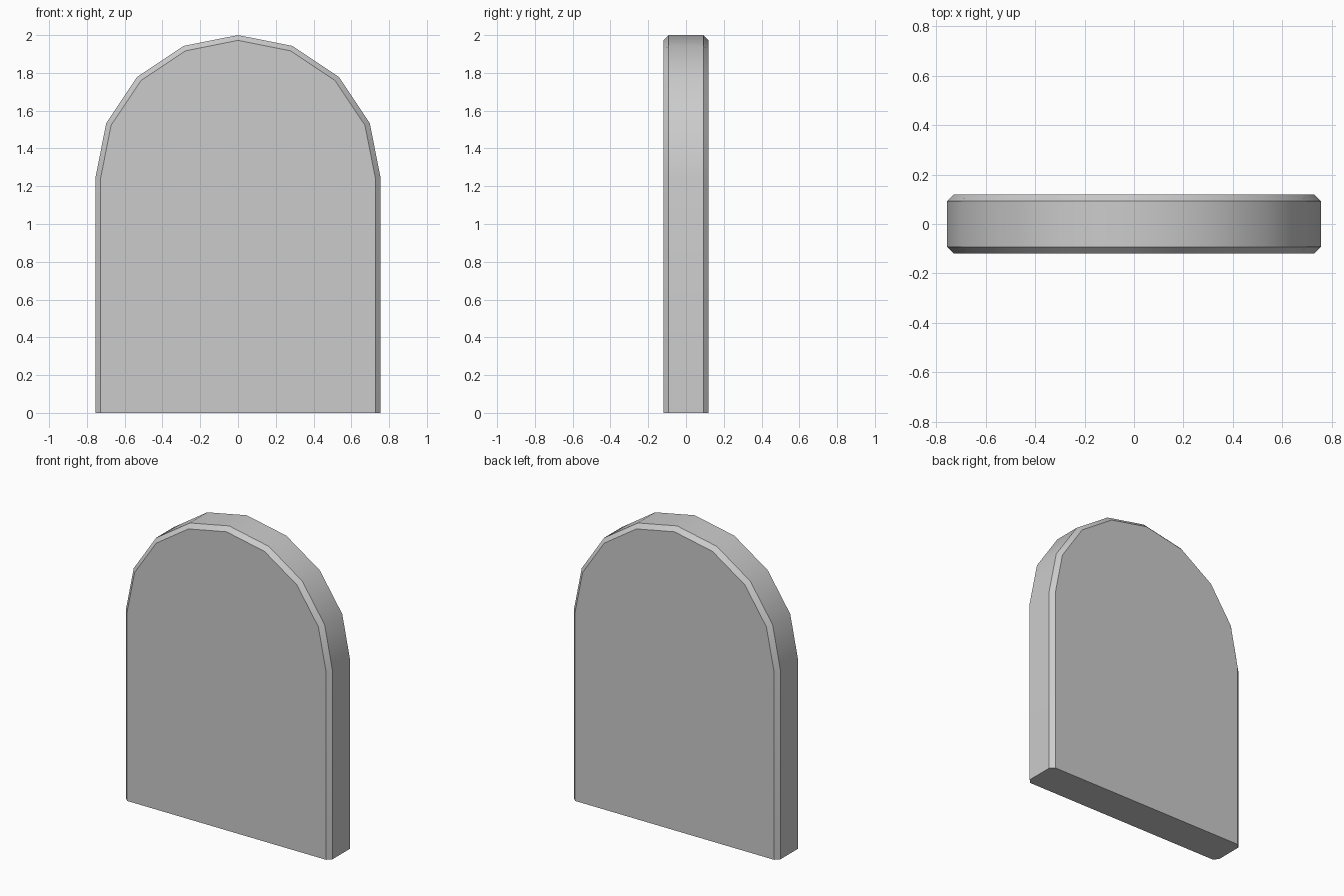
import bpy, bmesh, math

if "Cube" in bpy.data.objects:
    bpy.data.objects.remove(bpy.data.objects["Cube"])

SPRING, RADIUS, SEGMENTS = 1.245, 0.755, 8
HALF_DEPTH, CHAMFER = 0.12, 0.028


def arch_profile(radius):
    """Outline from bottom right, over the arch, to bottom left."""
    pts = [(radius, 0.0)]
    for i in range(SEGMENTS + 1):
        a = math.pi * i / SEGMENTS
        pts.append((radius * math.cos(a), SPRING + radius * math.sin(a)))
    pts.append((-radius, 0.0))
    return pts


# Slab sections from front to back: chamfered face, rim, rim, chamfered face
rim = HALF_DEPTH - CHAMFER
sections = [(-HALF_DEPTH, RADIUS - CHAMFER), (-rim, RADIUS),
            (rim, RADIUS), (HALF_DEPTH, RADIUS - CHAMFER)]

bm = bmesh.new()
rings = [[bm.verts.new((x, y, z)) for x, z in arch_profile(r)]
         for y, r in sections]

# Chamfers and rim between neighbouring sections
for a, b in zip(rings, rings[1:]):
    for i in range(len(a) - 1):
        bm.faces.new((a[i], a[i + 1], b[i + 1], b[i]))

# Front, back and flat base
bm.faces.new(rings[0])
bm.faces.new(rings[-1])
bm.faces.new([r[0] for r in rings] + [r[-1] for r in reversed(rings)])
bmesh.ops.recalc_face_normals(bm, faces=bm.faces)

mesh = bpy.data.meshes.new("arched_slab")
bm.to_mesh(mesh)
bm.free()
slab = bpy.data.objects.new("arched_slab", mesh)
bpy.context.collection.objects.link(slab)

# Smooth around the arch, sharp at the chamfers
bpy.context.view_layer.objects.active = slab
slab.select_set(True)
bpy.ops.object.shade_smooth_by_angle(angle=math.radians(30))
